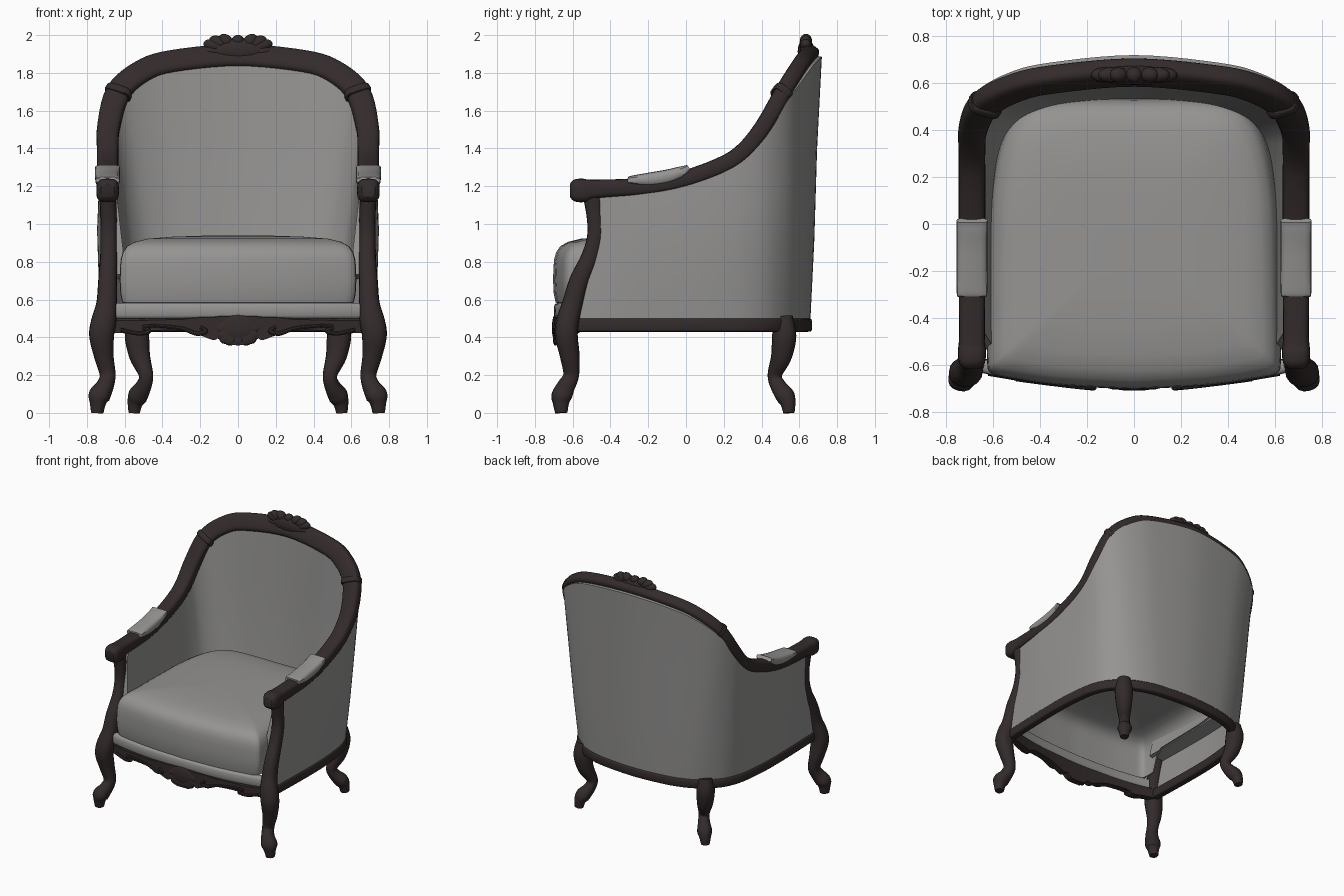
import bpy, bmesh, math
from mathutils import Vector, Matrix

cube = bpy.data.objects.get("Cube")
if cube:
    bpy.data.objects.remove(cube, do_unlink=True)


def material(name, color):
    m = bpy.data.materials.new(name)
    m.use_nodes = True
    m.diffuse_color = (*color, 1)
    bsdf = next(n for n in m.node_tree.nodes if n.type == 'BSDF_PRINCIPLED')
    bsdf.inputs["Base Color"].default_value = (*color, 1)
    bsdf.inputs["Roughness"].default_value = 0.6
    return m


WOOD = material("dark wood", (0.034, 0.024, 0.024))
FABRIC = material("grey fabric", (0.30, 0.295, 0.29))


def finish(name, bm, mat, angle=40):
    bmesh.ops.recalc_face_normals(bm, faces=bm.faces)
    mesh = bpy.data.meshes.new(name)
    bm.to_mesh(mesh)
    bm.free()
    mesh.materials.append(mat)
    ob = bpy.data.objects.new(name, mesh)
    bpy.context.collection.objects.link(ob)
    bpy.ops.object.select_all(action='DESELECT')
    ob.select_set(True)
    bpy.context.view_layer.objects.active = ob
    bpy.ops.object.shade_smooth_by_angle(angle=math.radians(angle))
    return ob


def clamp(v):
    return max(0, min(1, v))


def smooth(rows, steps=5):
    """Spline through rows of any width."""
    out = []
    for i in range(len(rows) - 1):
        a, b, c, d = (rows[max(i - 1, 0)], rows[i], rows[i + 1], rows[min(i + 2, len(rows) - 1)])
        for k in range(steps):
            t = k / steps
            out.append(tuple(
                q + t * ((r - p) / 2 + t * ((2 * p - 5 * q + 4 * r - s) / 2 + t * (3 * q - p - 3 * r + s) / 2))
                for p, q, r, s in zip(a, b, c, d)))
    return out + [tuple(rows[-1])]


def mirrored(rows):
    """Continue a half path that ends on the centre line."""
    return rows + [(-r[0], *r[1:]) for r in reversed(rows[:-1])]


def loft(name, rings, mat, angle=40, open_start=False):
    bm = bmesh.new()
    vs = [[bm.verts.new(p) for p in ring] for ring in rings]
    n = len(vs[0])
    for a, b in zip(vs, vs[1:]):
        for j in range(n):
            bm.faces.new((a[j], a[(j + 1) % n], b[(j + 1) % n], b[j]))
    if not open_start:
        bm.faces.new(vs[0])
    bm.faces.new(vs[-1])
    return finish(name, bm, mat, angle)


def sweep(name, rows, mat, power=1.0, sides=16, steps=5):
    """Rows are x, y, z, half width, half height."""
    pts = smooth(rows, steps)
    pos = [Vector(p[:3]) for p in pts]
    side, rings = Vector((1, 0, 0)), []
    for i, p in enumerate(pts):
        t = (pos[min(i + 1, len(pos) - 1)] - pos[max(i - 1, 0)]).normalized()
        side = (side - t * side.dot(t)).normalized()
        up = t.cross(side)
        ring = []
        for k in range(sides):
            c, s = math.cos(math.tau * k / sides), math.sin(math.tau * k / sides)
            ring.append(pos[i] + side * p[3] * math.copysign(abs(c) ** power, c)
                        + up * p[4] * math.copysign(abs(s) ** power, s))
        rings.append(ring)
    return loft(name, rings, mat)


def fan(name, center, width, height, depth, direction, lobes=9):
    """Carved shell made of merging radial lobes."""
    bm = bmesh.new()
    core = Matrix.Translation(center) @ Matrix.Diagonal((width * .92, depth, height * .8, 1))
    mats = [core]
    for k in range(lobes):
        a = math.pi * k / (lobes - 1)
        c, s = math.cos(a), math.sin(a)
        d = Vector((math.copysign(abs(c) ** .7, c) * width, 0, abs(s) ** .7 * height * direction))
        mats.append(Matrix.Translation(Vector(center) + d * .65)
                    @ Matrix.Rotation(-math.atan2(d.z, d.x), 4, 'Y')
                    @ Matrix.Diagonal((d.length * .35, depth * .75, .034, 1)))
    for m in mats:
        bmesh.ops.create_uvsphere(bm, u_segments=14, v_segments=8, radius=1, matrix=m)
    return finish(name, bm, WOOD, 60)


# Top rail position and the base rail position below it, from arm to back centre
stations = [
    (.69, -.45, 1.185, .69, -.58), (.69, -.2, 1.2, .70, -.25),
    (.69, 0, 1.24, .70, 0), (.69, .2, 1.315, .685, .2),
    (.69, .31, 1.39, .66, .33), (.685, .41, 1.515, .605, .44),
    (.635, .51, 1.69, .50, .535), (.51, .578, 1.80, .38, .59),
    (.35, .615, 1.853, .24, .62), (0, .645, 1.885, 0, .637)]
full = mirrored([(x, bx, y, z, by) for x, y, z, bx, by in stations])
half_count = len(stations)
full = [(x, y, z, bx if i < half_count else -bx, by) for i, (x, bx, y, z, by) in enumerate(full)]

# Upholstered shell: padded above the seat, a thin panel below it
path = smooth(full, 5)
rings = []
for i, (x, y, z, bx, by) in enumerate(path):
    p, q = path[max(i - 1, 0)], path[min(i + 1, len(path) - 1)]
    n = Vector((q[4] - p[4], p[3] - q[3], 0)).normalized()
    top, base = Vector((x, y, z)), Vector((bx, by, .5))
    back, front = clamp((z - 1.3) / .6), clamp((y + .46) / .25)
    seat = .24 / (z - .5)

    def at(f, off):
        return base.lerp(top, f) + n * off
    rings.append([at(0, .022), at(.3, .025 + .015 * front), at(.65, .025 + .027 * front),
                  at(1, .03 + .015 * front + .03 * back),
                  at(1.01, 0), at(.99, -.045), at(.7, -.068),
                  at(seat + .05, -.092 - .01 * back), at(seat, -.095 - .015 * back),
                  at(seat - .03, .005), at(0, .005)])
loft("upholstered_shell", rings, FABRIC, 50)

# Arm and back rail in one sweep
arm = [(.69, -.615, 1.178, .035, .035), (.69, -.59, 1.178, .055, .058),
       (.69, -.54, 1.178, .06, .062), (.69, -.47, 1.185, .055, .05)]
rail = arm + [(*s[:3], .057 + .01 * clamp((s[2] - 1.4) / .3), .046) for s in stations[1:]]
sweep("arm_and_back_rail", mirrored(rail), WOOD, .6, 20)

# Base rail under the shell
sweep("base_rail", mirrored([(s[3], s[4], .465, .03, .036) for s in stations]), WOOD, .4)

for s, label in ((1, "left"), (-1, "right")):
    def flip(rows):
        return [(r[0] * s, *r[1:]) for r in rows]
    # Front post running down into the curved leg
    sweep("front_leg_" + label, flip([
        (.69, -.50, 1.17, .045, .05), (.685, -.482, 1.04, .043, .044),
        (.685, -.48, .93, .044, .044), (.685, -.51, .82, .045, .047),
        (.69, -.565, .7, .05, .052), (.695, -.6, .58, .055, .055),
        (.71, -.625, .49, .066, .06), (.722, -.633, .41, .066, .06),
        (.71, -.615, .3, .052, .052), (.69, -.608, .2, .042, .042),
        (.705, -.635, .14, .046, .048), (.734, -.658, .09, .057, .054),
        (.742, -.662, .05, .042, .042), (.745, -.66, 0, .032, .032)]), WOOD, .85)
    # Rear leg
    sweep("rear_leg_" + label, flip([
        (.53, .515, .51, .05, .05), (.535, .52, .41, .064, .064),
        (.52, .505, .3, .055, .055), (.487, .47, .2, .038, .038),
        (.50, .49, .14, .042, .042), (.53, .525, .09, .052, .05),
        (.545, .54, .05, .04, .04), (.55, .545, 0, .03, .03)]), WOOD, .85)
    # Padded arm rest
    sweep("arm_pad_" + label, flip([
        (.69, -.31, 1.232, .06, .012), (.69, -.295, 1.232, .065, .022),
        (.69, -.2, 1.235, .066, .036), (.69, -.1, 1.25, .066, .038),
        (.69, -.02, 1.277, .066, .03), (.69, .015, 1.30, .066, .016)]), FABRIC, .6)
    # Collar on the back rail
    sweep("rail_collar_" + label, flip([
        (.643, .495, 1.677, .066, .048), (.64, .499, 1.682, .073, .054),
        (.628, .513, 1.7, .073, .054), (.625, .517, 1.705, .066, .048)]), WOOD, .6, 20, 2)
    # Carved scroll along the apron
    sweep("apron_scroll_" + label, flip([
        (.62, -.637, .44, .01, .01), (.53, -.651, .42, .011, .011),
        (.47, -.662, .432, .012, .012), (.50, -.66, .455, .01, .01),
        (.42, -.672, .46, .009, .009), (.30, -.686, .447, .01, .01),
        (.22, -.693, .42, .012, .012), (.17, -.697, .432, .012, .012),
        (.2, -.695, .455, .009, .009)]), WOOD, 1, 8)

# Apron: shaped front board, rows are x, top, bottom
board = mirrored([(.68, .50, .425), (.58, .50, .42), (.5, .498, .412), (.45, .502, .435),
                  (.3, .505, .435), (.2, .515, .41), (.13, .515, .385), (.1, .52, .395),
                  (.06, .52, .365), (0, .52, .36)])
rings = []
for x, hi, lo in smooth(board, 4):
    y = -.7 + .08 * (x / .65) ** 2
    rings.append([(x, y, lo), (x, y, hi - .01), (x, y + .01, hi), (x, y + .05, hi), (x, y + .05, lo)])
loft("front_apron", rings, WOOD)

# Carved shells on the apron and the crest
fan("apron_carving", (0, -.69, .45), .12, .095, .02, -1)
fan("crest_carving", (0, .635, 1.914), .195, .088, .044, 1)

# Seat cushion, open underneath, with its sides ending above the frame
half = [(0, -.7), (.3, -.685), (.52, -.655), (.605, -.632), (.622, -.58), (.62, -.4), (.615, -.1),
        (.607, .1), (.575, .3), (.52, .43), (.43, .505), (.25, .53), (0, .53)]
outline = smooth(half, 4)
outline += [(-x, y) for x, y in reversed(outline[1:-1])]
levels = [(.94, .575), (.985, .585), (1, .63), (1.006, .7), (1.003, .77), (.996, .815),
          (.98, .85), (.945, .882), (.88, .905), (.77, .922), (.55, .933), (.3, .938), (.05, .939)]
rings = []
for j, (f, z) in enumerate(levels):
    ring = []
    for x, y in outline:
        lift = clamp((y + .6) / .15)
        ring.append((x * f, (y + .08) * f - .08, max(z, (.74 + .01 * j) * lift)))
    rings.append(ring)
loft("seat_cushion", rings, FABRIC, 50, open_start=True)

# Upholstered roll between the cushion and the apron
sweep("seat_border", mirrored([(.64, -.605, .54, .03, .042), (.5, -.635, .54, .03, .042),
                               (.3, -.66, .54, .03, .042), (0, -.67, .54, .03, .042)]), FABRIC, .6)
